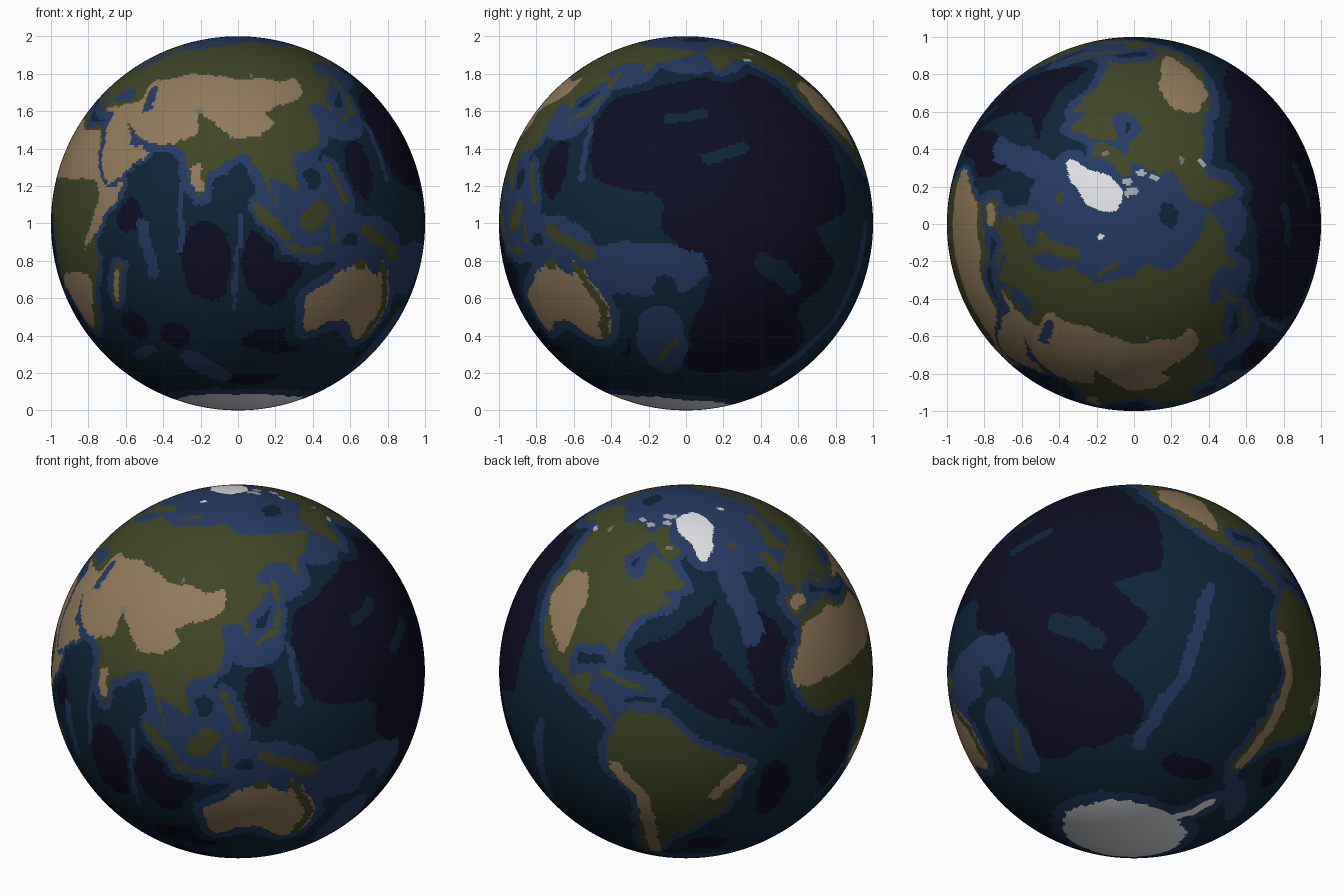
import bpy, bmesh, math
from mathutils import noise

if "Cube" in bpy.data.objects:
    bpy.data.objects.remove(bpy.data.objects["Cube"])

NU, NV = 480, 240                      # globe segments and rings
STEP = 180 / NV
PALETTE = [("deep_ocean_navy", (.0042, .0042, .018)), ("mid_ocean_teal", (.0045, .0185, .04)),
           ("shelf_blue", (.019, .042, .122)), ("land_green", (.051, .059, .019)),
           ("desert_tan", (.283, .195, .107)), ("tundra_grey", (.17, .17, .14)),
           ("pale_ice", (.36, .41, .44)), ("ice_white", (.74, .76, .78))]
DEEP, MID, SHELF, GREEN, TAN, GREY, PALE, WHITE = range(8)
# colour of each face by latitude and longitude; the Arctic sea is shallow
grid = [[SHELF if -90 + r * STEP > 66 else MID] * NU for r in range(NV)]


def span(row, a, b, mat, raise_only=False):
    """Paint one latitude row between longitudes a and b."""
    first, last = math.ceil((a + 180) / STEP - .5), math.floor((b + 180) / STEP - .5)
    for c in range(first, min(last, first + NU - 1) + 1):
        grid[row][c % NU] = max(mat, grid[row][c % NU]) if raise_only else mat


def disc(mat, lon, lat, radius, raise_only=False):
    """Round spot on the globe."""
    for r in range(max(0, int((lat - radius + 90) / STEP)), min(NV, int((lat + radius + 90) / STEP) + 1)):
        y = -90 + (r + .5) * STEP
        if abs(y - lat) < radius:
            w = math.sqrt(radius ** 2 - (y - lat) ** 2) / math.cos(math.radians(y))
            span(r, lon - w, lon + w, mat, raise_only)


def stroke(mat, pts, radius, shelf=0):
    """Thick line: ridges, mountain chains and long islands."""
    for (x1, y1), (x2, y2) in zip(pts, pts[1:]):
        n = int(math.hypot(x2 - x1, y2 - y1) / radius * 3) + 1
        for k in range(n + 1):
            p = x1 + (x2 - x1) * k / n, y1 + (y2 - y1) * k / n
            if shelf:
                disc(MID, *p, radius + 2 * shelf, True)
                disc(SHELF, *p, radius + shelf, True)
            disc(mat, *p, radius, bool(shelf))


def paint(mat, pts, shelf=0):
    """Fill a rounded (lon, lat) outline, with optional sea-floor steps around it."""
    n, curve = len(pts), []
    for i in range(n):
        p = [pts[(i + k) % n] for k in (-1, 0, 1, 2)]
        for t in (k / 8 for k in range(8)):
            curve.append(tuple(b + .35 * t * ((c - a) * (1 - t) ** 2 - (d - b) * t * (1 - t))
                               + (c - b) * t * t * (3 - 2 * t) for a, b, c, d in zip(*p)))
    if shelf:
        for x, y in curve:
            disc(MID, x, y, shelf * 2.2, True)
            disc(SHELF, x, y, shelf, True)
    for r in range(NV):
        y = -90 + (r + .5) * STEP
        xs = sorted(x1 + (y - y1) * (x2 - x1) / (y2 - y1)
                    for (x1, y1), (x2, y2) in zip(curve, curve[1:] + curve[:1]) if (y1 > y) != (y2 > y))
        for a, b in zip(xs[::2], xs[1::2]):
            span(r, a, b, mat)


def blob(mat, lon, lat, rx, ry):
    """Oval patch."""
    paint(mat, [(lon + rx * math.cos(k * math.pi / 4), lat + ry * math.sin(k * math.pi / 4)) for k in range(8)])


# deep basins: Pacific, western North Atlantic, then the smaller ovals
paint(DEEP, [(145, 38), (158, 45), (190, 52), (210, 55), (227, 45), (238, 25), (238, 4), (224, -2), (235, -14),
             (222, -28), (234, -38), (228, -50), (185, -53), (179, -44), (183, -30), (188, -15), (174, -3),
             (172, 8), (150, 14)])
paint(DEEP, [(-73, 30), (-52, 41), (-42, 48), (-45, 33), (-25, 5), (-45, 10), (-62, 21)])
for b in [(-25, 26, 8, 16), (0, -12, 9, 14), (-26, -18, 6, 12), (-45, -42, 9, 5), (80, -12, 8, 13),
          (101, -12, 10, 14), (54, 3, 5, 6), (65, -37, 6, 5), (49, -33, 6, 5), (108, -39, 17, 5),
          (133, 17, 6, 10), (-96, -58, 17, 4), (95, -56, 17, 3)]:
    blob(DEEP, *b)
# mid-ocean rises and blue ridges
for pts, w in [([(187, 20), (200, 24)], 2), ([(174, 34), (186, 36)], 2), ([(205, -12), (218, -19)], 3),
               ([(-40, 15), (-25, 0)], 1)]:
    stroke(MID, pts, w)
for pts, w in [([(-106, 0), (-112, -30), (-128, -53)], 2), ([(-29, 35), (-31, 57)], 4), ([(60, 0), (62, -15)], 2),
               ([(73, 12), (72, -8)], 1), ([(70, -47), (80, -54)], 4), ([(90, 2), (89, -26)], .7),
               ([(40, -45), (52, -42)], 2), ([(-58, -56), (-36, -57)], 4), ([(143, 32), (145, 14)], 1),
               ([(-1, -30), (10, -20)], 1)]:
    stroke(SHELF, pts, w)
# shallow seas: North Atlantic, Bering, Okhotsk, South-East Asia, Japan, Caribbean, south-west Pacific
for b in [(-15, 62, 40, 7), (182, 60, 18, 7), (149, 53, 10, 7), (112, 6, 17, 15), (126, -5, 24, 8),
          (130, 34, 12, 8), (-74, 18, 13, 6), (165, -14, 22, 9), (170, -40, 10, 14)]:
    blob(SHELF, *b)
for b in [(-165, 79, 20, 3), (127, -5, 3, 2), (114, 14, 4, 3), (135, 40, 3, 2), (-70, 15, 5, 1), (173, -20, 4, 4)]:
    blob(MID, *b)
blob(DEEP, 154, -38, 4, 8)

# Eurasia
paint(GREEN, [(-9, 37), (-9, 43), (-1, 44), (-4, 48), (8, 54), (22, 55), (30, 60), (31, 66), (42, 67), (68, 70),
              (80, 73), (104, 77), (130, 72), (170, 70), (190, 66), (177, 62), (163, 60), (157, 51), (156, 59),
              (142, 59), (135, 54), (141, 51), (130, 42), (128, 35), (125, 39), (118, 38), (121, 31), (117, 24),
              (108, 21), (109, 11), (100, 14), (103, 2), (97, 16), (91, 22), (81, 16), (78, 8), (73, 20), (67, 25),
              (57, 26), (49, 30), (36, 32), (36, 36), (27, 37), (28, 41), (41, 41), (38, 46), (29, 45), (23, 38),
              (14, 45), (3, 43), (-1, 37)], 3)
# Africa
paint(GREEN, [(-6, 35), (10, 37), (20, 31), (32, 31), (37, 21), (43, 12), (51, 12), (40, -3), (40, -15), (35, -21),
              (32, -29), (26, -34), (19, -34), (12, -16), (13, -8), (9, 4), (-8, 5), (-17, 14), (-16, 22), (-9, 32)], 2)
# North and Central America
paint(GREEN, [(-167, 66), (-156, 71), (-128, 70), (-95, 71), (-82, 68), (-94, 60), (-92, 57), (-80, 52), (-78, 62),
              (-65, 60), (-56, 52), (-66, 50), (-62, 46), (-74, 41), (-81, 31), (-80, 26), (-84, 30), (-97, 28),
              (-96, 19), (-88, 21), (-88, 16), (-83, 14), (-78, 8), (-91, 14), (-105, 20), (-117, 33), (-124, 41),
              (-124, 48), (-136, 59), (-147, 61), (-162, 55), (-164, 62)], 3)
# South America
paint(GREEN, [(-77, 8), (-72, 12), (-62, 11), (-50, 1), (-35, -6), (-39, -13), (-41, -22), (-48, -27), (-62, -40),
              (-69, -51), (-67, -55), (-75, -49), (-71, -20), (-81, -6)], 2.3)
# Scandinavia, Italy, peninsulas and islands (one stroke each)
for x1, y1, x2, y2, w in [(8, 60, 26, 69, 2), (14, 57, 15, 64, 2), (11, 44, 17, 40, 1), (-3, 52, -4, 57, 2),
                          (-21, 65, -17, 65, 1), (132, 33, 140, 37, 1), (141, 39, 143, 43, 1), (143, 47, 143, 53, 1),
                          (121, 18, 125, 7, 1), (112, 0, 116, 4, 3), (96, 5, 105, -4, 1.5), (106, -7, 116, -8, 1),
                          (121, 0, 121, -5, 1), (133, -2, 148, -9, 2), (176, -38, 168, -46, 1),
                          (45, -23, 49, -14, 1.6), (-84, 22, -70, 19, 1), (-66, 64, -82, 72, 2.5),
                          (-105, 71, -113, 71, 2), (53, 71, 64, 76, 1), (-115, 30, -110, 24, 1)]:
    stroke(GREEN, [(x1, y1), (x2, y2)], w, 2)

# deserts: northern and southern Africa, Arabia, central Asia
paint(TAN, [(-17, 15), (-15, 23), (-7, 32), (9, 34), (20, 30), (31, 30), (37, 21), (43, 12), (51, 12), (40, -3),
            (34, -8), (41, 6), (38, 13), (15, 14)])
paint(TAN, [(13, -17), (34, -16), (30, -27), (20, -34)])
paint(TAN, [(35, 33), (48, 30), (51, 25), (59, 22), (45, 13), (39, 21)], 1.5)
paint(TAN, [(28, 38), (46, 41), (47, 49), (75, 53), (92, 50), (118, 50), (116, 43), (101, 37), (103, 32), (90, 27),
            (74, 37), (76, 29), (67, 25), (57, 26), (48, 31), (36, 32), (35, 36)])
# Australia: tan with a green eastern and northern edge
paint(TAN, [(114, -23), (122, -17), (131, -12), (140, -17), (142, -11), (153, -26), (149, -37), (142, -38), (131, -31),
            (116, -35)], 3)
stroke(GREEN, [(130, -13), (134, -13)], 1)
stroke(GREEN, [(142, -13), (146, -19), (151, -27), (147, -37)], 1.5)
# dry Americas and smaller dry patches
paint(TAN, [(-120, 48), (-108, 49), (-101, 41), (-101, 24), (-119, 36)])
for pts, w in [([(-38, -8), (-46, -17)], 2), ([(-78, -8), (-69, -18), (-68, -35), (-69, -49)], 2),
               ([(78, 11), (77, 17)], 1.6), ([(-6, 40), (-2, 40)], 2), ([(45, -23), (48, -15)], 1)]:
    stroke(TAN, pts, w)
stroke(SHELF, [(50, 45), (52, 38)], 1.5)       # inland sea

# bare and icy uplands, northern ice island
for x, y, rx, ry in [(74, 37, 2, 1), (-68, 66, 3, 1), (-128, 64, 2, 1), (97, 52, 1, 1)]:
    blob(GREY, x, y, rx, ry)
for x, y, rx, ry in [(-138, 60, 3, 1), (-99, 74, 5, 1), (-113, 75, 6, 1), (-82, 76, 7, 1), (-84, 80, 14, 2)]:
    blob(PALE, x, y, rx, ry)
blob(WHITE, 18, 79, 5, 1)
paint(WHITE, [(-70, 78), (-58, 82), (-32, 83), (-19, 79), (-33, 68), (-44, 60), (-53, 69)], 3)
# southern ice cap: off-centre coast with one peninsula
stroke(WHITE, [(-66, -76), (-60, -64)], 1.5, 3)
for k in range(NU):
    lon = -180 + (k + .5) * STEP
    coast = -71 + 5 * math.cos(math.radians(lon - 95))
    for r in range(NV):
        lat = -90 + (r + .5) * STEP
        if lat < coast + 4:
            span(r, lon - .4, lon + .4, WHITE if lat < coast else SHELF, True)

# globe: sphere whose faces look up their colour, with slightly ragged coasts
mesh = bpy.data.meshes.new("globe")
for name, rgb in PALETTE:
    mat = bpy.data.materials.new(name)
    mat.diffuse_color = (*rgb, 1)
    mat.use_nodes = True
    mat.node_tree.nodes["Principled BSDF"].inputs["Base Color"].default_value = mat.diffuse_color
    mesh.materials.append(mat)
bm = bmesh.new()
bmesh.ops.create_uvsphere(bm, u_segments=NU, v_segments=NV, radius=1)
for f in bm.faces:
    p = f.calc_center_median().normalized()
    p = (p + .02 * noise.noise_vector(p * 8) + .01 * noise.noise_vector(p * 20)).normalized()
    lon, lat = math.degrees(math.atan2(-p.y, -p.x)), math.degrees(math.asin(max(-1, min(1, p.z))))
    f.material_index = grid[min(NV - 1, int((lat + 90) / STEP))][int((lon + 180) / STEP) % NU]
    f.smooth = True
bmesh.ops.translate(bm, verts=bm.verts, vec=(0, 0, 1))
bm.to_mesh(mesh)
bm.free()
bpy.context.collection.objects.link(bpy.data.objects.new("globe", mesh))
